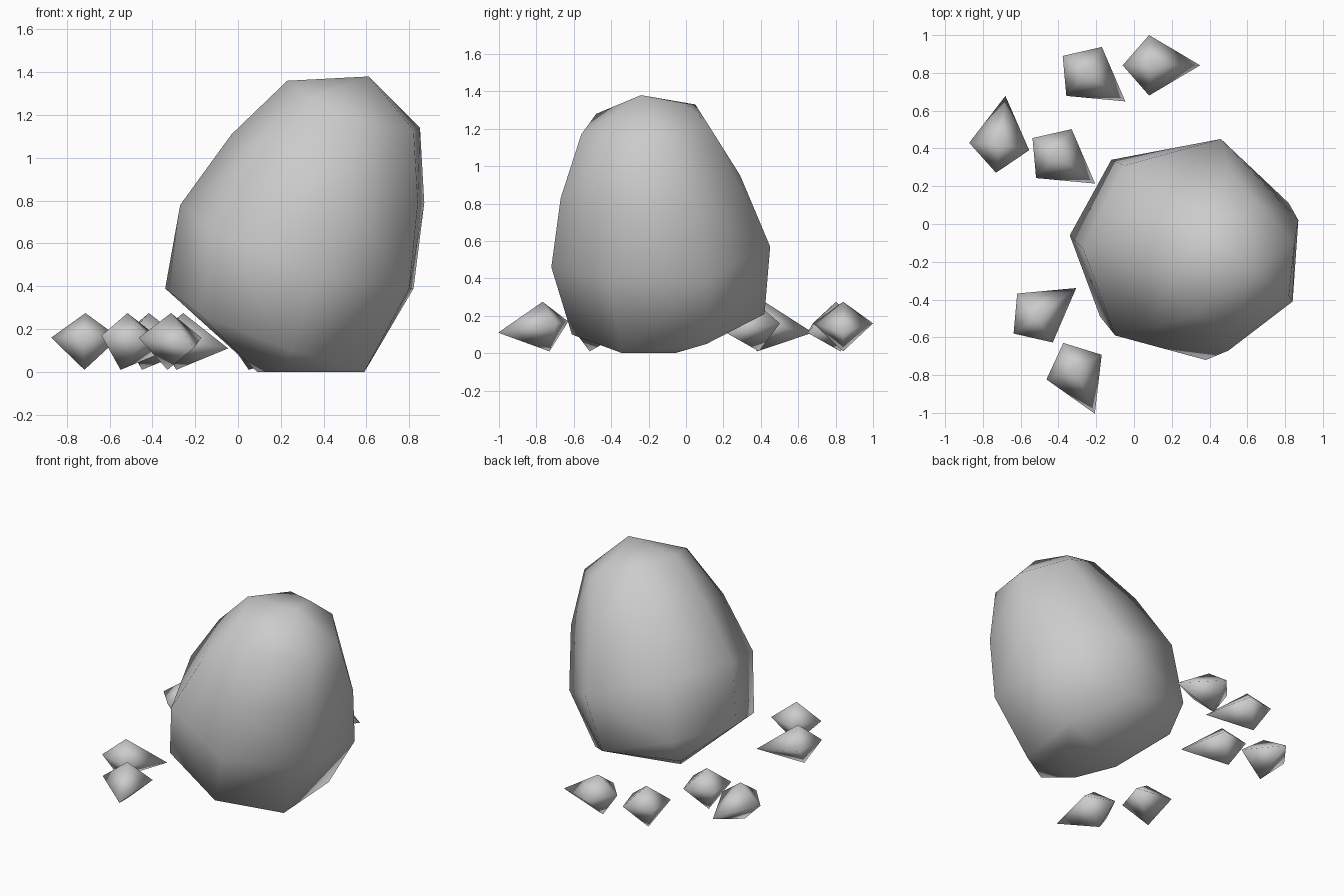
import bpy, bmesh, math
from mathutils import Matrix, Vector

default_cube = bpy.data.objects.get("Cube")
if default_cube:
    bpy.data.objects.remove(default_cube, do_unlink=True)

# Plain grey stone
stone = bpy.data.materials.new("grey_stone")
stone.use_nodes = True
grey = (0.6, 0.6, 0.6, 1)
stone.diffuse_color = grey
stone.node_tree.nodes["Principled BSDF"].inputs["Base Color"].default_value = grey


def make_stone(name, corners, location=(0, 0, 0), angle=0):
    """Wrap a convex, smooth shaded skin around a few corner points."""
    bm = bmesh.new()
    for corner in corners:
        bm.verts.new(corner)
    result = bmesh.ops.convex_hull(bm, input=bm.verts[:])
    spare = {v for key in ("geom_interior", "geom_unused") for v in result[key]
             if isinstance(v, bmesh.types.BMVert) and v.is_valid}
    spare |= {v for v in bm.verts if not v.link_faces}
    bmesh.ops.delete(bm, geom=list(spare), context="VERTS")
    bmesh.ops.recalc_face_normals(bm, faces=bm.faces[:])
    for face in bm.faces:
        face.smooth = True
    mesh = bpy.data.meshes.new(name)
    bm.to_mesh(mesh)
    bm.free()
    mesh.materials.append(stone)
    rock = bpy.data.objects.new(name, mesh)
    rock.matrix_world = Matrix.Translation(Vector(location)) @ Matrix.Rotation(angle, 4, "Z")
    bpy.context.scene.collection.objects.link(rock)
    return rock


# Leaning boulder, from the foot up to the crown
foot = [(.09, -.07, 0), (.2, -.34, 0), (.59, -.34, 0), (.5, -.06, 0)]
skirt = [(-.18, -.49, .27), (.25, -.61, .1), (.62, .11, .05), (.35, .42, .21), (-.11, .22, .185)]
belt = [(-.34, -.06, .39), (-.1, -.59, .64), (.38, -.72, .46), (.8, -.41, .39),
        (.82, .11, .39), (.46, .45, .57), (-.12, .34, .36)]
shoulder = [(-.27, -.13, .78), (.1, -.55, 1), (.5, -.67, .83), (.84, -.41, .79),
            (.87, .02, .79), (.5, .29, .95), (-.05, .31, .77)]
crown = [(-.03, -.165, 1.11), (.33, -.48, 1.28), (.55, -.56, 1.17), (.82, -.38, 1.13),
         (.85, -.1, 1.14), (.64, .12, 1.22), (.13, .17, 1.1), (.23, -.22, 1.36),
         (.61, -.24, 1.38), (.55, 0, 1.335), (.37, .05, 1.33)]
make_stone("boulder", foot + skirt + belt + shoulder + crown)

# Loose chips share one kite shape with a long low tip
chip = [(.24, 0, .11), (-.03, .16, .16), (-.03, -.16, .16), (-.17, 0, .17),
        (-.02, 0, .275), (-.06, 0, .01)]
placements = [(-.71, .44, 83), (-.40, .355, -36), (-.24, .79, -36),
              (.11, .84, 0), (-.5, -.48, 36), (-.305, -.785, -66)]
for number, (x, y, turn) in enumerate(placements, 1):
    make_stone(f"chip_{number}", chip, (x, y, 0), math.radians(turn))
